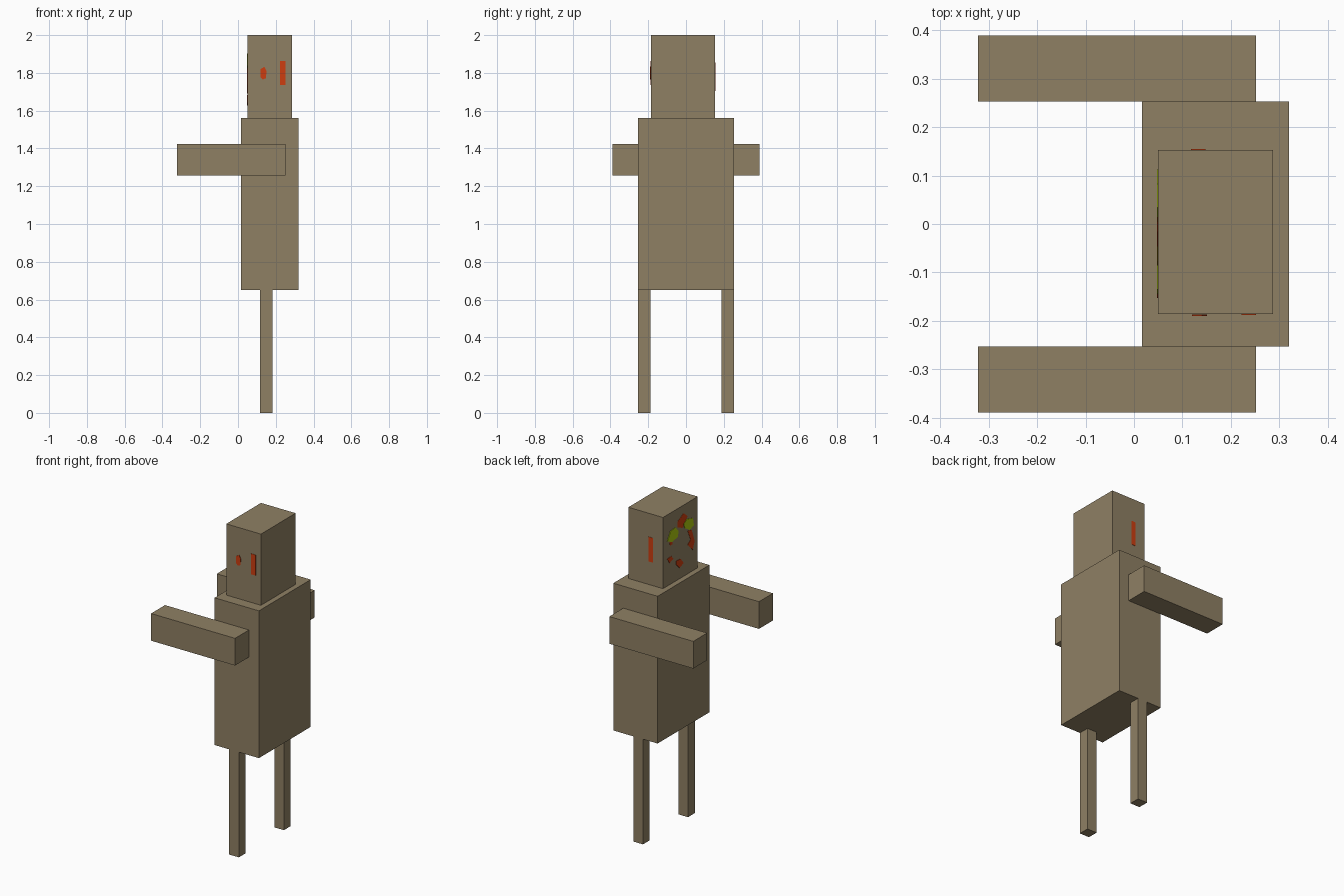
import bpy
import bmesh

if "Cube" in bpy.data.objects:
    bpy.data.objects.remove(bpy.data.objects["Cube"])


def material(name, rgb):
    m = bpy.data.materials.new(name)
    m.diffuse_color = (*rgb, 1)
    m.use_nodes = True
    m.node_tree.nodes["Principled BSDF"].inputs["Base Color"].default_value = m.diffuse_color
    return m


TAN = material("tan", (0.275, 0.216, 0.127))
RED = material("red", (0.61, 0.048, 0.005))
GREEN = material("green", (0.41, 0.57, 0.005))


def add_object(name, bm, mat):
    bmesh.ops.recalc_face_normals(bm, faces=bm.faces)
    me = bpy.data.meshes.new(name)
    bm.to_mesh(me)
    bm.free()
    me.materials.append(mat)
    ob = bpy.data.objects.new(name, me)
    bpy.context.collection.objects.link(ob)
    return ob


def box(name, x, y, z, mat=TAN):
    bm = bmesh.new()
    bmesh.ops.create_cube(bm, size=1)
    for v in bm.verts:
        v.co = [lo + (c + 0.5) * (hi - lo) for c, (lo, hi) in zip(v.co, (x, y, z))]
    return add_object(name, bm, mat)


def face_patch(name, outline, mat, thick=0.003):
    """Thin painted plate on the face side of the head, outline in (y, z)."""
    bm = bmesh.new()
    f = bm.faces.new([bm.verts.new((HEAD_X[0] + 0.001, y, z)) for y, z in outline])
    ext = bmesh.ops.extrude_face_region(bm, geom=[f])
    for g in ext["geom"]:
        if isinstance(g, bmesh.types.BMVert):
            g.co.x -= thick
    return add_object(name, bm, mat)


# Body, head
HEAD_X, HEAD_Y = (0.05, 0.287), (-0.186, 0.153)
box("torso", (0.017, 0.32), (-0.253, 0.253), (0.65, 1.56))
box("head", HEAD_X, HEAD_Y, (1.56, 2.0))

# Outstretched arms and thin legs, one of each per side
for side, s in (("right", -1), ("left", 1)):
    box(side + "_arm", (-0.322, 0.252), sorted((s * 0.253, s * 0.389)), (1.256, 1.424))
    box(side + "_leg", (0.117, 0.183), sorted((s * 0.187, s * 0.253)), (0, 0.65))

# Painted marks on the sides of the head
near, far = HEAD_Y
box("side_stripe", (0.222, 0.252), (near - 0.002, near + 0.001), (1.735, 1.862), RED)
bm = bmesh.new()
spot = [(0.12, 1.775), (0.132, 1.765), (0.148, 1.772), (0.151, 1.81), (0.14, 1.833), (0.12, 1.82)]
bm.faces.new([bm.verts.new((x, near - 0.002, z)) for x, z in reversed(spot)])
spot_ob = add_object("side_spot", bm, RED)
solid = spot_ob.modifiers.new("thickness", "SOLIDIFY")
solid.thickness, solid.offset = 0.003, 0
box("other_side_stripe", (0.118, 0.148), (far - 0.001, far + 0.002), (1.703, 1.855), RED)

# Painted face: green eyes, red nose patch and mouth marks
face_patch("brow_patch", [(0.014, 1.918), (-0.046, 1.951), (-0.086, 1.918),
                          (-0.036, 1.863), (0.014, 1.887)], RED, 0.002)
face_patch("left_eye", [(0.113, 1.838), (0.083, 1.888), (0.034, 1.894),
                        (0.004, 1.859), (0.014, 1.826), (0.073, 1.817)], GREEN, 0.004)
face_patch("right_eye", [(-0.046, 1.883), (-0.076, 1.903), (-0.135, 1.887),
                         (-0.145, 1.84), (-0.105, 1.825), (-0.056, 1.855)], GREEN, 0.004)
face_patch("eye_drip", [(0.093, 1.83), (0.06, 1.83), (0.06, 1.8), (0.085, 1.8)], RED, 0.002)
face_patch("cheek_mark", [(-0.086, 1.826), (-0.125, 1.817), (-0.153, 1.739),
                          (-0.135, 1.691), (-0.086, 1.74), (-0.115, 1.76)], RED)
face_patch("mouth_mark", [(0.024, 1.682), (-0.016, 1.68), (-0.046, 1.644),
                          (-0.006, 1.628), (0.024, 1.658)], RED)
face_patch("mouth_corner", [(0.113, 1.728), (0.073, 1.731), (0.054, 1.706),
                            (0.093, 1.696)], RED)
